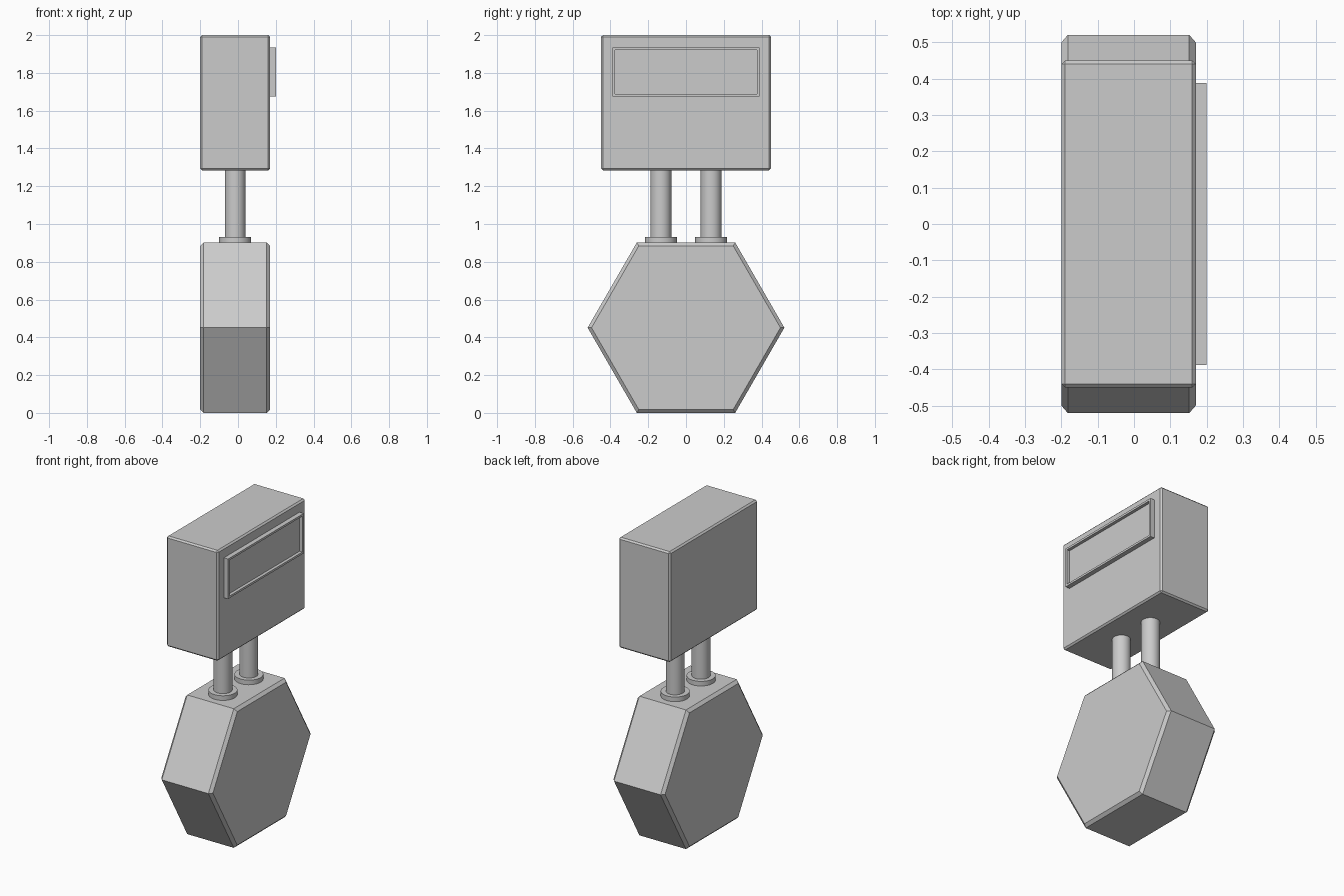
import bpy, bmesh, math
from mathutils import Matrix, Vector

if "Cube" in bpy.data.objects:
    bpy.data.objects.remove(bpy.data.objects["Cube"])

X0, X1 = -0.2, 0.17          # shared body depth
XC = (X0 + X1) / 2


def finish(bm, name):
    bmesh.ops.recalc_face_normals(bm, faces=bm.faces[:])
    mesh = bpy.data.meshes.new(name)
    bm.to_mesh(mesh)
    bm.free()
    obj = bpy.data.objects.new(name, mesh)
    bpy.context.collection.objects.link(obj)
    return obj


def box(x0, x1, y0, y1, z0, z1):
    bm = bmesh.new()
    centre = Matrix.Translation(((x0 + x1) / 2, (y0 + y1) / 2, (z0 + z1) / 2))
    bmesh.ops.create_cube(bm, size=1, matrix=centre @ Matrix.Diagonal((x1 - x0, y1 - y0, z1 - z0, 1)))
    return bm


def cylinder(name, y, radius, z0, z1):
    bpy.ops.mesh.primitive_cylinder_add(vertices=32, radius=radius, depth=z1 - z0,
                                        location=(XC, y, (z0 + z1) / 2))
    obj = bpy.context.object
    obj.name = name
    bpy.ops.object.shade_smooth_by_angle(angle=math.radians(35))
    return obj


# Upper housing with chamfered edges
bm = box(X0, X1, -0.45, 0.45, 1.284, 2.0)
bmesh.ops.bevel(bm, geom=bm.edges[:], offset=0.01, segments=1, affect='EDGES', profile=0.5)
finish(bm, "upper_housing")

# Raised display frame with a recessed panel
bm = box(X1 - 0.005, 0.2, -0.388, 0.388, 1.675, 1.934)
front = max(bm.faces, key=lambda f: f.calc_center_median().x)
bmesh.ops.inset_region(bm, faces=[front], thickness=0.019)
panel = bmesh.ops.extrude_discrete_faces(bm, faces=[front])["faces"][0]
bmesh.ops.translate(bm, verts=panel.verts[:], vec=Vector((-0.02, 0, 0)))
finish(bm, "display_frame")

# Hexagonal base, chamfered around both flat faces
bm = bmesh.new()
radius = 0.451 / math.cos(math.pi / 6)
turn = Matrix.Translation((XC, 0, 0.451)) @ Matrix.Rotation(math.pi / 2, 4, 'Y')
ring = [bm.verts.new(turn @ Vector((radius * math.sin(a), radius * math.cos(a), -(X1 - X0) / 2)))
        for a in (i * math.pi / 3 for i in range(6))]
cap = bm.faces.new(ring)
ext = bmesh.ops.extrude_face_region(bm, geom=[cap], use_keep_orig=True)
bmesh.ops.translate(bm, verts=[v for v in ext["geom"] if isinstance(v, bmesh.types.BMVert)],
                    vec=(X1 - X0, 0, 0))
bmesh.ops.recalc_face_normals(bm, faces=bm.faces[:])
rims = [e for e in bm.edges if abs(e.verts[0].co.x - e.verts[1].co.x) < 1e-4]
bmesh.ops.bevel(bm, geom=rims, offset=0.018, segments=1, affect='EDGES', profile=0.5)
finish(bm, "hexagonal_base")

# Twin posts and their collars
for side, y in (("left", -0.133), ("right", 0.133)):
    cylinder(side + "_post", y, 0.055, 0.895, 1.29)
    cylinder(side + "_collar", y, 0.085, 0.895, 0.932)
